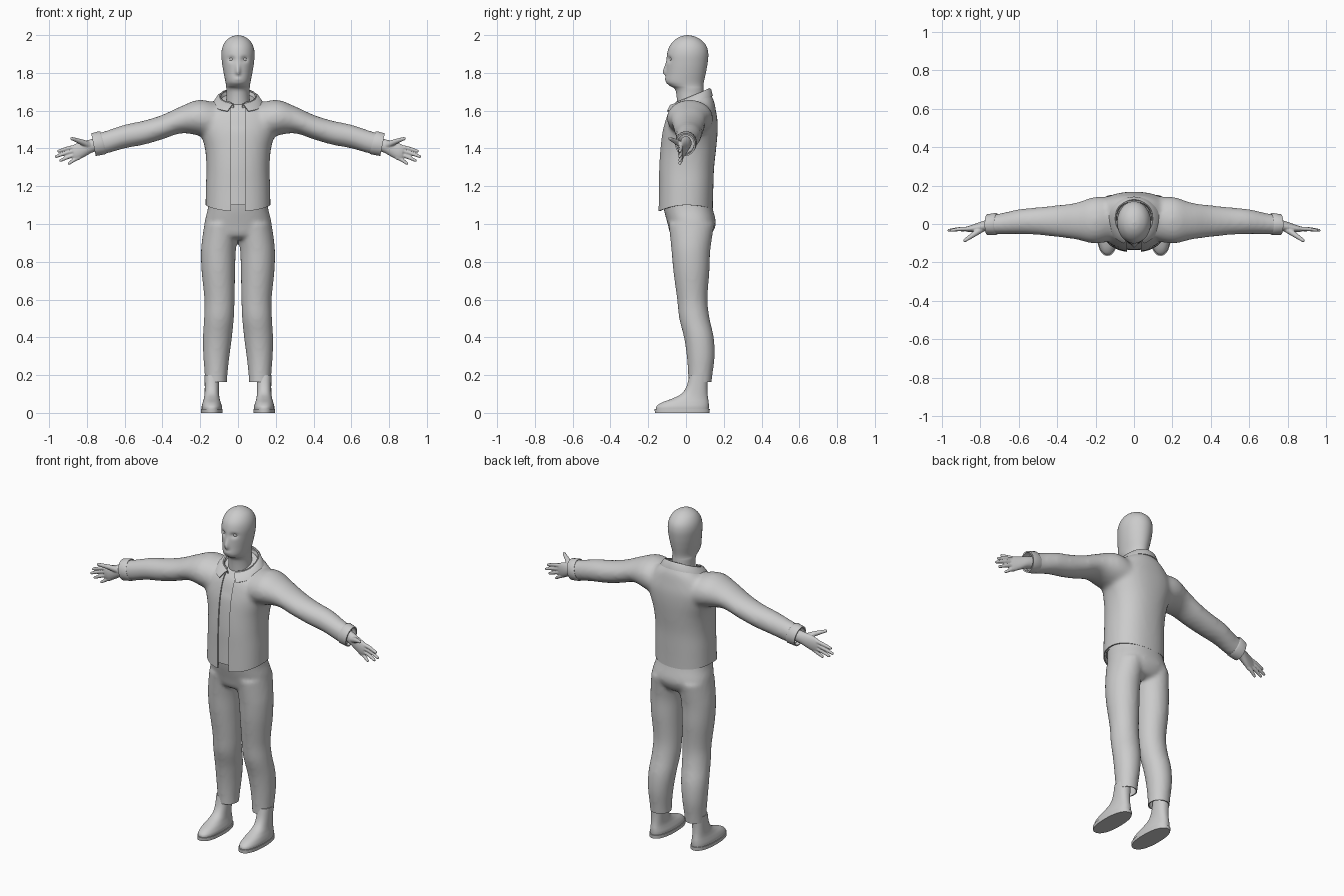
import bpy, bmesh, math
from mathutils import Vector as V

if "Cube" in bpy.data.objects:
    bpy.data.objects.remove(bpy.data.objects["Cube"])


def spline(rows, steps):
    """Catmull-Rom interpolation between rows of numbers."""
    out = []
    for i in range(len(rows) - 1):
        a, b, c, d = (rows[min(max(i + k, 0), len(rows) - 1)] for k in (-1, 0, 1, 2))
        for s in range(steps):
            t = s / steps
            out.append([0.5 * (2*q + (r-p)*t + (2*p-5*q+4*r-w)*t*t + (3*q-p-3*r+w)*t**3)
                        for p, q, r, w in zip(a, b, c, d)])
    return out + [list(rows[-1])]


def loft(bm, rings, n=40, power=2.0, side=1, cap=True):
    """Skin a list of (centre, u, v) superellipse rings."""
    prev, first = None, None
    for c, u, v in rings:
        ring = []
        for k in range(n):
            a = 2 * math.pi * k / n
            cs, sn = (math.copysign(abs(f) ** (2 / power), f) for f in (math.cos(a), math.sin(a)))
            p = V(c) + V(u) * cs + V(v) * sn
            ring.append(bm.verts.new((p.x * side, p.y, p.z)))
        if prev:
            for k in range(n):
                bm.faces.new((prev[k], prev[k-1], ring[k-1], ring[k]))
        first, prev = first or ring, ring
    if cap:
        bm.faces.new(first)
        bm.faces.new(prev)


def upright(rows, steps=4):
    """Rows (z, x_min, x_max, y_front, y_back, tilt) to horizontal rings."""
    return [(((a+b)/2, (f+k)/2, z), ((b-a)/2, 0, 0), (0, (k-f)/2, t*(k-f)/2))
            for z, a, b, f, k, t in spline(rows, steps)]


def sideways(rows, steps=4):
    """Rows (x, y, z, ry, rz, lean) to rings across the x axis."""
    return [((x, y, z), (0, ry, 0), (l, 0, rz)) for x, y, z, ry, rz, l in spline(rows, steps)]


def finger(bm, pts, r, side):
    """Tapered round-tipped tube through points."""
    path = spline([list(p) + [k] for p, k in zip(pts, r)], 4)
    d = (V(path[-1][:3]) - V(path[0][:3])).normalized()
    u = d.cross(V((0, 0, 1))).normalized()
    w = u.cross(d)
    rings = [(V(p[:3]), u * p[3], w * p[3]) for p in path]
    end, re = V(pts[-1]), r[-1]
    rings += [(end + d * re * math.sin(a), u * re * math.cos(a), w * re * math.cos(a)) for a in (.5, 1, 1.4)]
    loft(bm, rings, 12, side=side)


def make(name, bm, mods=(), angle=40):
    """Turn a bmesh into a smooth-shaded object with modifiers baked."""
    bmesh.ops.recalc_face_normals(bm, faces=bm.faces[:])
    me = bpy.data.meshes.new(name)
    bm.to_mesh(me)
    bm.free()
    ob = bpy.data.objects.new(name, me)
    bpy.context.collection.objects.link(ob)
    for kind, props in mods:
        m = ob.modifiers.new(kind, kind)
        for k, val in props.items():
            setattr(m, k, val)
    if mods:
        dg = bpy.context.evaluated_depsgraph_get()
        ob.data = bpy.data.meshes.new_from_object(ob.evaluated_get(dg))
        ob.modifiers.clear()
    ob.data.shade_smooth()
    ob.data.set_sharp_from_angle(angle=math.radians(angle))
    return ob


def blend(voxel, smooth):
    return [('REMESH', dict(mode='VOXEL', voxel_size=voxel)),
            ('SMOOTH', dict(factor=0.5, iterations=smooth))]


def shell(t):
    return [('SOLIDIFY', dict(thickness=t, offset=-1))]


def cut(bm, co, no, drop=True):
    bmesh.ops.bisect_plane(bm, geom=bm.verts[:] + bm.edges[:] + bm.faces[:], plane_co=co,
                           plane_no=no, clear_outer=drop)


def reopen(ob):
    """Take a baked object back to a bmesh, removing the object."""
    bm = bmesh.new()
    bm.from_mesh(ob.data)
    bpy.data.objects.remove(ob)
    return bm


# Jacket: body and sleeves fused, then trimmed at hem, cuffs, neck and front
body = [(z, -w, w, f, b, t) for z, w, f, b, t in [
    (1.02, .173, -.147, .142, 0), (1.1, .172, -.147, .142, 0), (1.2, .17, -.145, .145, 0),
    (1.3, .167, -.144, .149, 0), (1.4, .175, -.137, .16, 0), (1.48, .198, -.127, .167, 0),
    (1.54, .21, -.114, .167, .05), (1.59, .19, -.1, .158, .1), (1.63, .15, -.085, .148, .2),
    (1.67, .10, -.06, .125, .35), (1.76, .085, -.05, .115, .4)]]
sleeve = [(.08, .03, 1.53, .11, .10, 0), (.2, .02, 1.562, .122, .096, 0), (.3, .015, 1.552, .096, .072, 0),
          (.4, .015, 1.513, .083, .065, 0), (.5, .015, 1.483, .072, .064, 0), (.6, .012, 1.463, .065, .063, 0),
          (.7, .0, 1.432, .054, .058, .01), (.77, -.003, 1.418, .05, .055, .01)]
bm = bmesh.new()
loft(bm, upright(body), 48, 2.3)
for s in (1, -1):
    loft(bm, sideways(sleeve), 32, side=s)
bm = reopen(make('jacket_base', bm, blend(.012, 10)))
cut(bm, (0, 0, 1.1), (0, 0, -1))
cut(bm, (0, 0, 1.668), (0, -.4, 1))
for s in (1, -1):
    cut(bm, (.735 * s, 0, 0), (s, 0, 0))
for x in (-.037, .037):
    cut(bm, (x, 0, 0), (1, 0, 0), False)
strip = [f for f in bm.faces if abs(f.calc_center_median().x) < .037 and f.calc_center_median().y < -.03]
bmesh.ops.delete(bm, geom=strip, context='FACES')
for v in bm.verts:
    w = min(max((1.2 - v.co.z) / .1, 0), 1)
    v.co.z -= w * (.032 if v.co.y < 0 else .018) * (v.co.y / .145) ** 2
make('jacket', bm, shell(.007))

# Shirt showing in the jacket opening
bm = bmesh.new()
loft(bm, upright([(z - (.01 if z > 1.5 else 0), a + .016, b - .016, f + .011, k - .013, t)
                  for z, a, b, f, k, t in body[1:-1]]), 48, 2.3)
make('shirt', bm)

# Folded collar: stand, fold and outer edge rows
bm = bmesh.new()
rows = []
for rx, yc, ry, drop, end in [(.085, .03, .085, .04, 166), (.096, .03, .097, 0, 166), (.112, .022, .112, .008, 163),
                              (.136, .015, .127, .042, 156)]:
    ring = []
    for i in range(49):
        a = math.radians(end * (i - 24) / 24)
        ring.append(bm.verts.new((rx * math.sin(a), yc + ry * math.cos(a), 1.678 + .042 * math.cos(a) - drop)))
    rows.append(ring)
for p, q in zip(rows, rows[1:]):
    for i in range(48):
        bm.faces.new((p[i], p[i+1], q[i+1], q[i]))
make('collar', bm, shell(.005))

# Cuffs
bm = bmesh.new()
for s in (1, -1):
    loft(bm, sideways([(.712, 0, 1.431, .054, .057, .016), (.72, 0, 1.43, .058, .061, .016),
                       (.765, -.003, 1.42, .053, .06, .012)], 1), 32, side=s, cap=False)
make('cuffs', bm, shell(.008))

# Hands: palm, four fingers and thumb fused
bm = bmesh.new()
for s in (1, -1):
    loft(bm, sideways([(.72, 0, 1.43, .03, .037, 0), (.77, -.008, 1.415, .028, .036, 0),
                       (.81, -.017, 1.399, .024, .042, 0), (.85, -.025, 1.384, .018, .043, .006),
                       (.873, -.027, 1.377, .012, .036, .006)]), 24, side=s)
    for kx, kz, tx, tz in [(.85, 1.41, .95, 1.386), (.855, 1.39, .963, 1.357),
                           (.85, 1.37, .94, 1.336), (.84, 1.353, .895, 1.32)]:
        finger(bm, [(kx, -.025, kz), ((kx+tx)/2, -.026, (kz+tz)/2 + .003), (tx, -.033, tz)], (.012, .0105, .008), s)
    finger(bm, [(.785, -.02, 1.415), (.835, -.055, 1.437), (.88, -.086, 1.452)], (.019, .014, .009), s)
make('hands', bm, blend(.004, 3), 180)

# Trousers: hips and legs fused, trimmed at the ankles
bm = bmesh.new()
loft(bm, upright([(1.15, -.153, .153, -.128, .128, 0), (1.08, -.16, .16, -.118, .142, 0),
                  (1.0, -.177, .177, -.097, .158, 0), (.94, -.15, .15, -.08, .13, 0),
                  (.92, -.1, .1, -.05, .09, 0)]), 48, 2.3)
leg = [(1.0, .0, .178, -.092, .15, 0), (.92, .004, .19, -.083, .137, 0), (.85, .012, .196, -.076, .128, 0),
       (.75, .015, .193, -.067, .124, 0), (.6, .018, .178, -.047, .114, 0), (.5, .022, .18, -.036, .125, 0),
       (.4, .032, .186, -.011, .147, 0), (.3, .045, .184, .004, .152, 0), (.2, .056, .176, .011, .14, 0),
       (.1, .06, .173, .012, .128, 0)]
for s in (1, -1):
    loft(bm, upright(leg), 36, side=s)
bm = reopen(make('trousers_base', bm, blend(.011, 6)))
cut(bm, (0, 0, .163), (0, 0, -1))
make('trousers', bm, shell(.006))

# Shoes and soles
shoe = [(.018, .085, .192, -.16, .12, 0), (.035, .085, .192, -.156, .121, 0), (.055, .091, .187, -.128, .12, 0),
        (.075, .097, .181, -.075, .117, 0), (.1, .1, .177, -.025, .114, 0), (.14, .1, .176, .003, .113, 0),
        (.2, .099, .177, .018, .116, 0)]
sole = [(0, .081, .196, -.165, .125, 0), (.02, .081, .196, -.166, .126, 0)]
for name, rows in (('shoes', shoe), ('soles', sole)):
    bm = bmesh.new()
    for s in (1, -1):
        loft(bm, upright(rows, 4 if name == 'shoes' else 1), 40, 2.3, side=s)
    make(name, bm)

# Head and neck, with nose, lips and eye sockets pushed in or out
bm = bmesh.new()
loft(bm, upright([(z, -w, w, f, b, 0) for z, w, f, b in [
    (1.6, .064, -.045, .09), (1.68, .061, -.05, .093), (1.715, .062, -.06, .092), (1.733, .063, -.088, .092),
    (1.755, .067, -.107, .095), (1.8, .076, -.105, .105), (1.85, .084, -.103, .114), (1.9, .088, -.1, .118),
    (1.94, .081, -.088, .109), (1.972, .062, -.062, .083), (1.992, .033, -.03, .048), (2.0, .003, .003, .011)]], 6), 96)
for v in bm.verts:
    x, y, z = v.co
    if y < 0 and z > 1.7:
        h = (z - 1.803) / (.04 if z > 1.803 else .014)
        v.co.y -= .018 * math.exp(-(x / .013) ** 2 - h * h)
        v.co.y += .013 * math.exp(-((abs(x) - .035) / .018) ** 2 - ((z - 1.872) / .013) ** 2)
        v.co.y -= .004 * math.exp(-(x / .02) ** 2 - ((z - 1.768) / .008) ** 2)
make('head', bm, angle=180)

# Eyes
bm = bmesh.new()
for s in (1, -1):
    loft(bm, [((.034, -.073, 1.872 + .013 * math.sin(a)), (.013 * math.cos(a), 0, 0), (0, .013 * math.cos(a), 0))
              for a in [i * .19 for i in range(-8, 9)]], 20, side=s)
make('eyes', bm)
